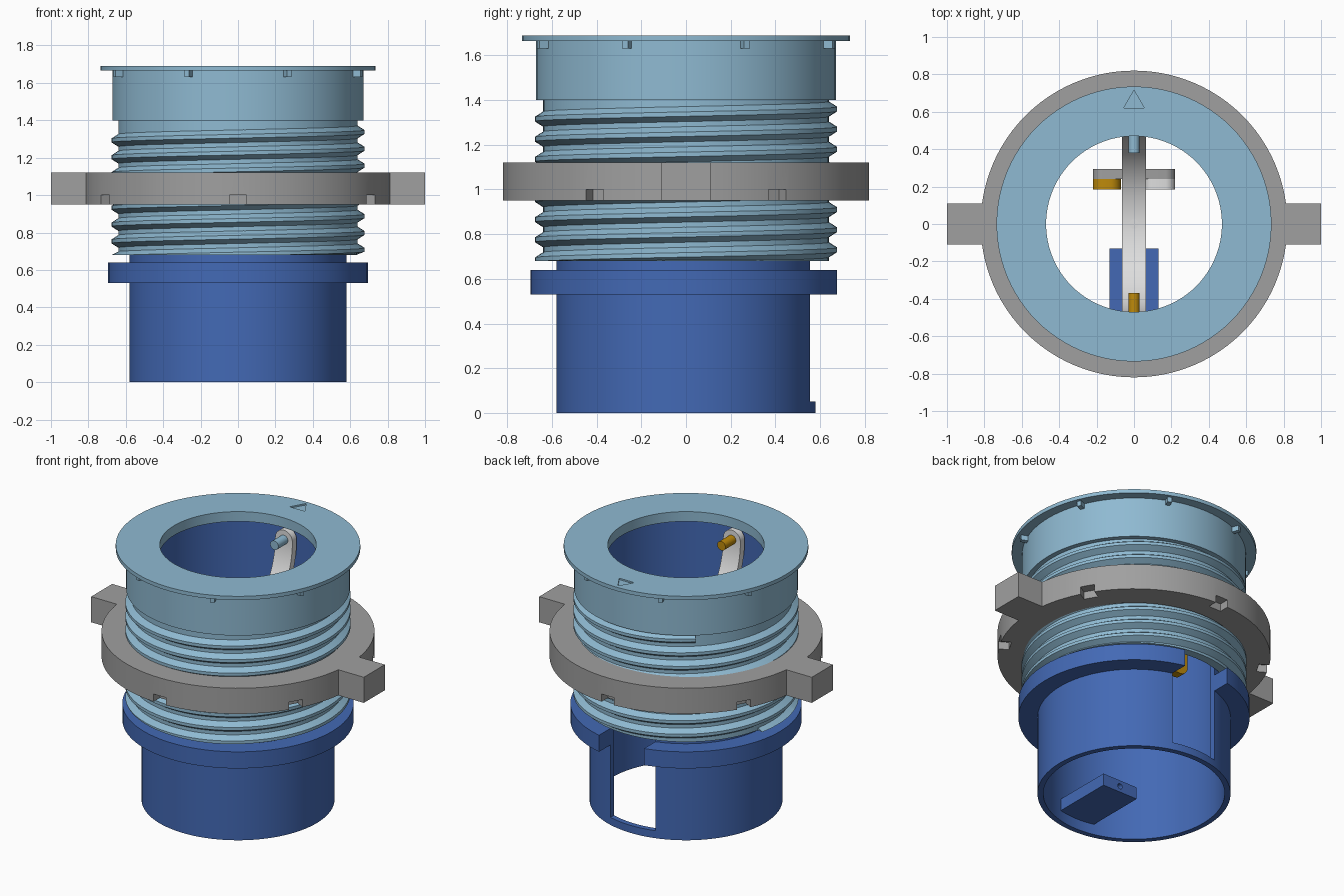
import bpy, bmesh, math
from mathutils import Matrix, Vector

if "Cube" in bpy.data.objects:
    bpy.data.objects.remove(bpy.data.objects["Cube"], do_unlink=True)


def material(name, rgb):
    # sRGB 0-255 to linear
    lin = [((c / 255 + 0.055) / 1.055) ** 2.4 for c in rgb]
    m = bpy.data.materials.new(name)
    m.use_nodes = True
    m.diffuse_color = (*lin, 1)
    m.node_tree.nodes["Principled BSDF"].inputs["Base Color"].default_value = (*lin, 1)
    return m


PALE = material("pale blue", (143, 186, 210))
BLUE = material("deep blue", (67, 105, 181))
GREY = material("mid grey", (160, 160, 160))
SILVER = material("light grey", (222, 222, 222))
GOLD = material("gold", (190, 138, 11))


def finish(name, bm, mat):
    bmesh.ops.recalc_face_normals(bm, faces=bm.faces)
    mesh = bpy.data.meshes.new(name)
    bm.to_mesh(mesh)
    bm.free()
    ob = bpy.data.objects.new(name, mesh)
    bpy.context.collection.objects.link(ob)
    if mat:
        mesh.materials.append(mat)
    return ob


def activate(ob):
    bpy.ops.object.select_all(action='DESELECT')
    ob.select_set(True)
    bpy.context.view_layer.objects.active = ob


def smooth(ob):
    activate(ob)
    bpy.ops.object.shade_smooth_by_angle(angle=math.radians(30))
    return ob


def skin(bm, rings, closed):
    """Join a row of equal vertex loops with quads."""
    n = len(rings[0])
    for i in range(len(rings) - (0 if closed else 1)):
        a, b = rings[i], rings[(i + 1) % len(rings)]
        for j in range(n):
            k = (j + 1) % n
            bm.faces.new((a[j], b[j], b[k], a[k]))
    if not closed:
        bm.faces.new(rings[0])
        bm.faces.new(rings[-1])


def lathe(name, profile, mat, seg=96):
    """Spin a closed (radius, height) outline round the z axis."""
    bm = bmesh.new()
    rings = []
    for i in range(seg):
        t = math.tau * i / seg
        rings.append([bm.verts.new((r * math.cos(t), r * math.sin(t), z)) for r, z in profile])
    skin(bm, rings, True)
    return finish(name, bm, mat)


def add_box(bm, x, y, z, turn=0):
    """Box from (low, high) ranges, turned about z."""
    centre = Vector([(a + b) / 2 for a, b in (x, y, z)])
    size = Vector([b - a for a, b in (x, y, z)])
    mtx = Matrix.Rotation(turn, 4, 'Z') @ Matrix.Translation(centre) @ Matrix.Diagonal((*size, 1))
    bmesh.ops.create_cube(bm, size=1, matrix=mtx)


def add_rod(bm, x, z, y0, y1, r, seg=32):
    """Cylinder running along y."""
    mtx = Matrix.Translation((x, (y0 + y1) / 2, z)) @ Matrix.Rotation(math.pi / 2, 4, 'X')
    bmesh.ops.create_cone(bm, cap_ends=True, segments=seg, radius1=r, radius2=r,
                          depth=abs(y1 - y0), matrix=mtx)


def boolean(ob, bm, kind='DIFFERENCE'):
    tool = finish("cutter", bm, None)
    tool.hide_render = True
    mod = ob.modifiers.new("cut", 'BOOLEAN')
    mod.operation = kind
    mod.solver = 'EXACT'
    mod.object = tool
    activate(ob)
    bpy.ops.object.modifier_apply(modifier=mod.name)
    bpy.data.objects.remove(tool, do_unlink=True)


# Inner sleeve with collar and a rear slot
sleeve = lathe("inner_sleeve", [(0.545, 0), (0.58, 0), (0.58, 0.53), (0.695, 0.53), (0.695, 0.64),
                                (0.58, 0.64), (0.58, 1.62), (0.545, 1.62)], BLUE)
cut = bmesh.new()
add_box(cut, (-0.165, 0.165), (0.3, 0.9), (0.05, 0.72))
boolean(sleeve, cut)
smooth(sleeve)

# Block low on the front inner wall, with a hole in its end
bm = bmesh.new()
add_box(bm, (-0.13, 0.13), (-0.555, -0.13), (0.07, 0.15))
block = finish("inner_block", bm, BLUE)
cut = bmesh.new()
add_rod(cut, 0, 0.11, -0.3, -0.1, 0.018, 20)
boolean(block, cut)
smooth(block)

# Outer tube with top flange and engraved triangle
tube = lathe("outer_tube", [(0.585, 0.68), (0.64, 0.68), (0.64, 1.40), (0.672, 1.40), (0.672, 1.665),
                            (0.735, 1.665), (0.735, 1.69), (0.47, 1.69), (0.47, 1.625), (0.585, 1.625)], PALE)
cut = bmesh.new()
tri = [(-0.055, 0.62), (0.055, 0.62), (0, 0.715)]
skin(cut, [[cut.verts.new((x, y, z)) for x, y in tri] for z in (1.68, 1.72)], False)
boolean(tube, cut)
smooth(tube)

# Small lugs under the flange
bm = bmesh.new()
for i in range(8):
    add_box(bm, (0.66, 0.715), (-0.014, 0.014), (1.632, 1.667), math.radians(22.5 + 45 * i))
finish("flange_lugs", bm, PALE)

# Screw thread: a ridge swept up a helix, trimmed at the tube's lower edge
bm = bmesh.new()
PITCH, TOP, STEPS = 0.09, 1.37, 96
ridge = [(0.63, -0.04), (0.677, -0.01), (0.677, 0.01), (0.63, 0.04)]
rings = []
for i in range(int(STEPS * 7.9), -1, -1):
    t = math.radians(130) - math.tau * i / STEPS
    zc = TOP - PITCH * i / STEPS
    rings.append([bm.verts.new((r * math.cos(t), r * math.sin(t), max(zc + dz, 0.68)))
                  for r, dz in ridge])
skin(bm, rings, False)
smooth(finish("screw_thread", bm, PALE))

# Ring nut with two grips and six notches in its underside
nut = lathe("ring_nut", [(0.65, 0.95), (0.82, 0.95), (0.82, 1.12), (0.65, 1.12)], GREY)
for side in (0, math.pi):
    grip = bmesh.new()
    add_box(grip, (0.75, 1.0), (-0.11, 0.11), (0.95, 1.12), side)
    boolean(nut, grip, 'UNION')
cut = bmesh.new()
for i in range(6):
    add_box(cut, (0.755, 0.9), (-0.045, 0.045), (0.9, 1.0), math.radians(30 + 60 * i))
boolean(nut, cut)
smooth(nut)

# U-shaped hanger band with rounded ends
PIN_Z, HALF = 1.54, 0.063
bm = bmesh.new()
rings = []
for i in range(49):
    t = math.pi + math.pi * i / 48
    rings.append([bm.verts.new((x, r * math.cos(t), PIN_Z + r * math.sin(t)))
                  for x, r in ((-HALF, 0.48), (HALF, 0.48), (HALF, 0.525), (-HALF, 0.525))])
skin(bm, rings, False)
for s in (-1, 1):
    add_rod(bm, 0, PIN_Z, s * 0.48, s * 0.525, HALF)
smooth(finish("hanger_band", bm, SILVER))

# Pivot stud at the bottom of the band
bm = bmesh.new()
bmesh.ops.create_cone(bm, cap_ends=True, segments=24, radius1=0.025, radius2=0.025, depth=0.05,
                      matrix=Matrix.Translation((0, 0, PIN_Z - 0.5)))
smooth(finish("pivot_stud", bm, SILVER))

# Inward pins at the two ends of the band
for name, y0, y1, mat in (("rear_pin", 0.38, 0.5, PALE), ("front_pin", -0.5, -0.37, GOLD)):
    bm = bmesh.new()
    add_rod(bm, 0, PIN_Z, y0, y1, 0.03)
    smooth(finish(name, bm, mat))


# Latch: a round-ended crossbar carrying a gold and a silver link
def link(name, x0, x1, z0, z1, y0, y1, r, mat):
    bm = bmesh.new()
    along, up = (x1 - x0) / 2, (z1 - z0) / 2
    cx, cz = (x0 + x1) / 2, (z0 + z1) / 2
    loop = []
    for i in range(32):
        t = math.tau * (i + 0.5) / 32
        loop.append((cx + math.copysign(along - r, math.cos(t)) + r * math.cos(t),
                     cz + math.copysign(up - r, math.sin(t)) + r * math.sin(t)))
    skin(bm, [[bm.verts.new((x, y, z)) for x, z in loop] for y in (y0, y1)], False)
    smooth(finish(name, bm, mat))


link("latch_crossbar", -0.22, 0.22, 0.95, 1.07, 0.24, 0.295, 0.055, GREY)
link("latch_gold_link", -0.22, -0.07, 0.79, 1.07, 0.185, 0.24, 0.06, GOLD)
link("latch_silver_link", 0.05, 0.22, 0.95, 1.07, 0.185, 0.24, 0.055, SILVER)
